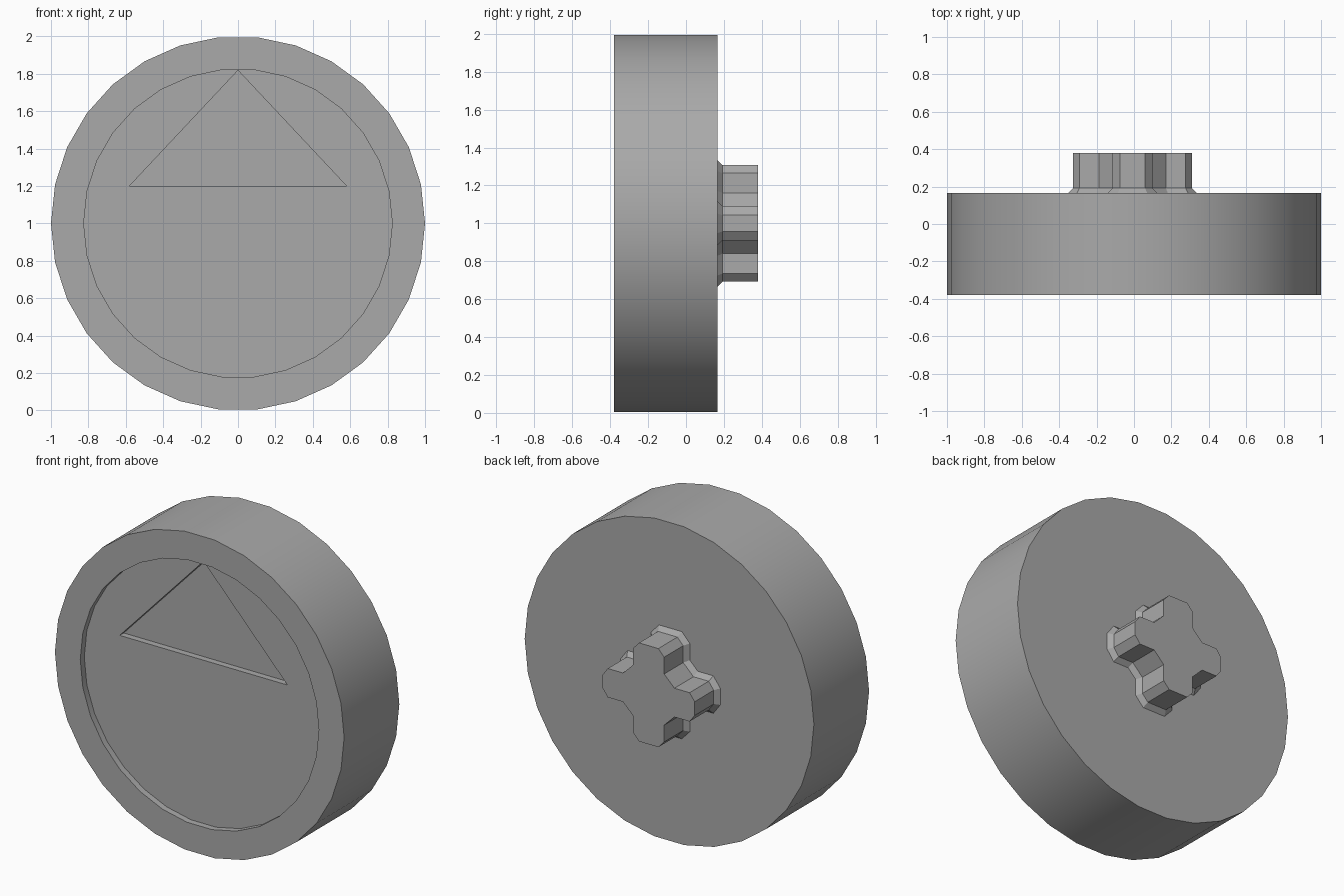
import bpy, bmesh
from math import cos, sin, pi, radians
from mathutils import Vector

if "Cube" in bpy.data.objects:
    bpy.data.objects.remove(bpy.data.objects["Cube"], do_unlink=True)

grey = bpy.data.materials.new("plain grey")
grey.use_nodes = True
colour = (0.4, 0.4, 0.4, 1)
grey.diffuse_color = colour
grey.node_tree.nodes["Principled BSDF"].inputs["Base Color"].default_value = colour

SIDES = 30
FRONT, BACK, TIP = -0.38, 0.165, 0.38
STEP = 0.04  # depth of each recess


def circle(r):
    return [(r * cos(2 * pi * i / SIDES), r * sin(2 * pi * i / SIDES)) for i in range(SIDES)]


def ring(bm, points, y, cx=0.0):
    return [bm.verts.new((x + cx, y, z + 1)) for x, z in points]


def bridge(bm, a, b):
    n = len(a)
    for i in range(n):
        j = (i + 1) % n
        bm.faces.new((a[i], a[j], b[j], b[i]))


def finish(bm, name):
    bmesh.ops.recalc_face_normals(bm, faces=bm.faces)
    mesh = bpy.data.meshes.new(name)
    bm.to_mesh(mesh)
    bm.free()
    obj = bpy.data.objects.new(name, mesh)
    bpy.context.collection.objects.link(obj)
    mesh.materials.append(grey)
    bpy.ops.object.select_all(action='DESELECT')
    obj.select_set(True)
    bpy.context.view_layer.objects.active = obj
    bpy.ops.object.shade_smooth_by_angle(angle=radians(25))
    return obj


# Round body: back, outer wall, front rim, shallow dish, sunken triangle
bm = bmesh.new()
back = ring(bm, circle(1), BACK)
front = ring(bm, circle(1), FRONT)
lip = ring(bm, circle(0.825), FRONT)
dish = ring(bm, circle(0.825), FRONT + STEP)
triangle = [(-0.58, 0.2), (0.58, 0.2), (0, 0.818)]
tri_top = ring(bm, triangle, FRONT + STEP)
tri_floor = ring(bm, triangle, FRONT + 2 * STEP)
bm.faces.new(back)
for a, b in ((back, front), (front, lip), (lip, dish), (tri_top, tri_floor)):
    bridge(bm, a, b)
bm.faces.new(tri_floor)
edges = [bm.edges.get((loop[i - 1], loop[i])) for loop in (dish, tri_top) for i in range(len(loop))]
bmesh.ops.triangle_fill(bm, edges=edges, use_beauty=True, normal=(0, -1, 0))
finish(bm, "round_body")

# Cross-shaped peg: one quadrant, mirrored into a closed outline
quarter = [(0.318, 0.043), (0.283, 0.09), (0.178, 0.09),
           (0.107, 0.16), (0.107, 0.265), (0.067, 0.308)]
half = quarter + [(-x, z) for x, z in reversed(quarter)]
outline = half + [(x, -z) for x, z in reversed(half)]


def grow(points, d):
    """Offset a closed counter-clockwise outline outwards."""
    result = []
    for i, p in enumerate(points):
        p, a, b = Vector(p), Vector(points[i - 1]), Vector(points[(i + 1) % len(points)])
        n1 = Vector(((p - a).y, (a - p).x)).normalized()
        n2 = Vector(((b - p).y, (p - b).x)).normalized()
        result.append(tuple(p + (n1 + n2) * d / (1 + n1.dot(n2))))
    return result


bm = bmesh.new()
foot = ring(bm, grow(outline, 0.027), BACK, -0.008)
neck = ring(bm, outline, BACK + 0.027, -0.008)
tip = ring(bm, outline, TIP, -0.008)
bridge(bm, foot, neck)
bridge(bm, neck, tip)
bm.faces.new(tip)
bm.faces.new(foot)
finish(bm, "cross_peg")
